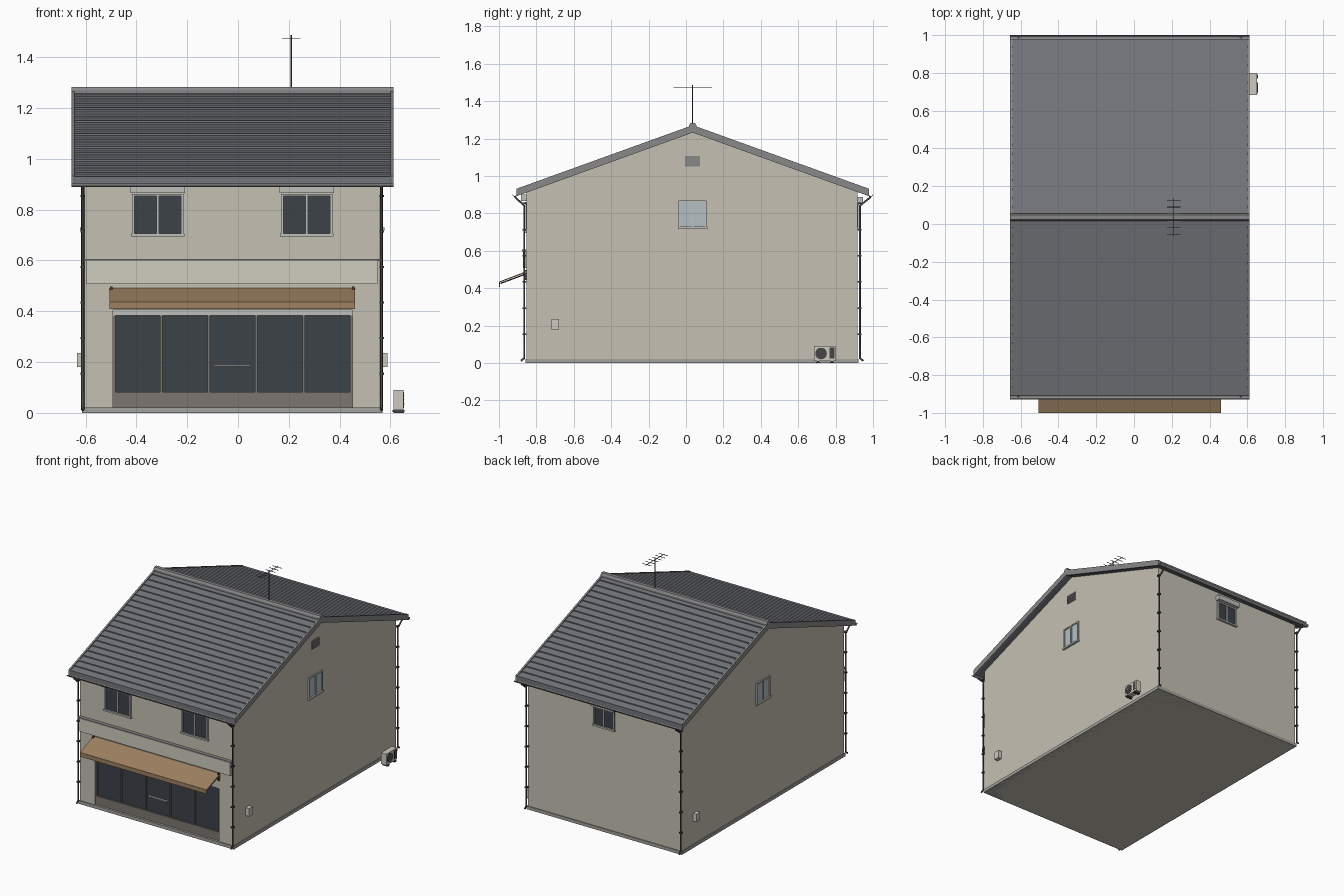
import bpy, bmesh, math
from mathutils import Vector

if "Cube" in bpy.data.objects:
    bpy.data.objects.remove(bpy.data.objects["Cube"])

XL, XR, YF, YB, C = -0.608, 0.562, -0.852, 0.917, 0.036   # wall planes and ridge line
RX0, RX1, HW, SL, RZ = -0.656, 0.612, 0.943, 0.36, 1.262   # roof extents, slope, ridge


def mat(name, r, g, b):
    m = bpy.data.materials.new(name)
    m.diffuse_color = (r, g, b, 1)
    m.use_nodes = True
    m.node_tree.nodes["Principled BSDF"].inputs["Base Color"].default_value = m.diffuse_color
    return m


WALL = mat("wall_cream", 0.56, 0.53, 0.45)
ROOF = mat("roof_slate", 0.17, 0.18, 0.20)
TRIM = mat("trim_grey", 0.25, 0.25, 0.25)
PALE = mat("pale_metal", 0.52, 0.52, 0.50)
BASE = mat("concrete", 0.36, 0.36, 0.34)
DARK = mat("dark_metal", 0.06, 0.06, 0.065)
GLASS = mat("dark_glass", 0.045, 0.055, 0.065)
LIGHTGLASS = mat("light_glass", 0.45, 0.52, 0.56)
SIGN = mat("sign_panel", 0.62, 0.61, 0.52)
CLOTH = mat("awning_cloth", 0.34, 0.22, 0.12)
KICK = mat("kick_panel", 0.2, 0.18, 0.16)
CREAM = mat("unit_cream", 0.62, 0.59, 0.52)


def finish(name, bm, m):
    bmesh.ops.recalc_face_normals(bm, faces=bm.faces)
    me = bpy.data.meshes.new(name)
    bm.to_mesh(me)
    bm.free()
    ob = bpy.data.objects.new(name, me)
    bpy.context.collection.objects.link(ob)
    if m:
        me.materials.append(m)
    return ob


def box(name, x0, x1, y0, y1, z0, z1, m):
    bm = bmesh.new()
    bmesh.ops.create_cube(bm, size=1)
    for v in bm.verts:
        v.co = ((x0 + x1) / 2 + v.co.x * (x1 - x0), (y0 + y1) / 2 + v.co.y * (y1 - y0),
                (z0 + z1) / 2 + v.co.z * (z1 - z0))
    return finish(name, bm, m)


def extrude_x(name, pts, x0, x1, m):
    """Extrude a closed (y, z) profile along x."""
    bm = bmesh.new()
    f = bm.faces.new([bm.verts.new((x0, y, z)) for y, z in pts])
    r = bmesh.ops.extrude_face_region(bm, geom=[f])
    vs = [g for g in r["geom"] if isinstance(g, bmesh.types.BMVert)]
    bmesh.ops.translate(bm, verts=vs, vec=(x1 - x0, 0, 0))
    return finish(name, bm, m)


def pipe(name, pts, r, m):
    cu = bpy.data.curves.new(name, 'CURVE')
    cu.dimensions = '3D'
    cu.bevel_depth, cu.bevel_resolution, cu.use_fill_caps = r, 1, True
    sp = cu.splines.new('POLY')
    sp.points.add(len(pts) - 1)
    for p, q in zip(sp.points, pts):
        p.co = (*q, 1)
    cu.materials.append(m)
    ob = bpy.data.objects.new(name, cu)
    bpy.context.collection.objects.link(ob)
    return ob


def on_wall(side, name, u0, u1, d0, d1, z0, z1, m):
    """Box on a wall: u runs along the wall, d points outward."""
    if side == "front":
        return box(name, u0, u1, YF - d1, YF - d0, z0, z1, m)
    if side == "back":
        return box(name, u0, u1, YB + d0, YB + d1, z0, z1, m)
    if side == "right":
        return box(name, XR + d0, XR + d1, u0, u1, z0, z1, m)
    return box(name, XL - d1, XL - d0, u0, u1, z0, z1, m)


def window(side, name, u0, u1, z0, z1, glass, hood):
    t, mid = 0.009, (u0 + u1) / 2
    on_wall(side, name + "_glass", u0, u1, -0.005, 0.003, z0, z1, glass)
    for k, (a, b) in enumerate(((u0, u0 + t), (u1 - t, u1), (mid - t / 2, mid + t / 2))):
        on_wall(side, f"{name}_stile_{k}", a, b, -0.005, 0.009, z0, z1, PALE)
    on_wall(side, name + "_head", u0, u1, -0.005, 0.009, z1 - t, z1, PALE)
    on_wall(side, name + "_sill", u0 - 0.004, u1 + 0.004, -0.005, 0.014, z0 - 0.002, z0 + t, PALE)
    if hood:
        on_wall(side, name + "_shutter_box", u0 - 0.006, u1 + 0.006, -0.005, 0.03, z1 + 0.004, z1 + 0.038, PALE)


# Walls with the shopfront recess, and the foundation
def under(y):
    return RZ - 0.026 - SL * abs(y - C)


walls = extrude_x("walls", [(YF, 0), (YB, 0), (YB, under(YB)), (C, under(C)), (YF, under(YF))], XL, XR, WALL)
cutter = box("shop_cutter", -0.493, 0.45, YF - 0.1, YF + 0.03, 0.022, 0.405, None)
cutter.hide_render = True
cutter.hide_viewport = True
mod = walls.modifiers.new("recess", 'BOOLEAN')
mod.object, mod.solver = cutter, 'EXACT'
box("foundation", XL - 0.006, XR + 0.006, YF - 0.006, YB + 0.006, 0, 0.022, BASE)

# Roof with stepped tile courses
n, half = 20, []
for i in range(n):
    a, b = HW * (1 - i / n), HW * (1 - (i + 1) / n)
    half += [(a, RZ - SL * a + 0.007), (b, RZ - SL * b)]
prof = [(C - h, z) for h, z in half] + [(C + h, z) for h, z in half[-2::-1]]
prof += [(C + HW, RZ - SL * HW - 0.025), (C, RZ - 0.025), (C - HW, RZ - SL * HW - 0.025)]
extrude_x("roof_tiles", prof, RX0 + 0.006, RX1 - 0.006, ROOF)

# Barge boards on both gable ends, ridge cap
e = RZ - SL * (HW + 0.002)
barge = [(C - HW, e + 0.01), (C, RZ + 0.01), (C + HW, e + 0.01),
         (C + HW, e - 0.03), (C, RZ - 0.03), (C - HW, e - 0.03)]
for s, x in (("left", RX0), ("right", RX1 - 0.012)):
    extrude_x(f"barge_board_{s}", barge, x, x + 0.012, TRIM)
extrude_x("ridge_cap", [(C - 0.02, 1.25), (C - 0.02, 1.27), (C - 0.012, 1.283), (C + 0.012, 1.283),
                        (C + 0.02, 1.27), (C + 0.02, 1.25)], RX0, RX1, TRIM)

# Gutters, downpipes and their brackets
for s, sg, yw in (("front", -1, YF), ("back", 1, YB)):
    yc = C + sg * 0.951
    arc = [math.pi * k / 8 for k in range(9)]
    g = [(yc + r * math.cos(a), 0.902 - r * math.sin(a)) for r, seq in ((0.013, arc), (0.010, arc[::-1])) for a in seq]
    extrude_x(f"gutter_{s}", g, RX0, RX1, TRIM)
    yp = yw + sg * 0.013
    for k, x in (("left", XL - 0.003), ("right", XR + 0.003)):
        pipe(f"downpipe_{s}_{k}", [(x, yc, 0.893), (x, yc - sg * 0.004, 0.884), (x, yp, 0.842),
                                   (x, yp, 0.026), (x, yp + sg * 0.018, 0.012)], 0.006, DARK)
        for j in range(6):
            z = 0.15 + 0.14 * j
            box(f"pipe_bracket_{s}_{k}_{j}", x - 0.009, x + 0.009, min(yw, yp + sg * 0.008),
                max(yw, yp + sg * 0.008), z, z + 0.008, DARK)

# Windows
window("front", "front_window_left", -0.417, -0.215, 0.697, 0.862, GLASS, True)
window("front", "front_window_right", 0.17, 0.372, 0.697, 0.862, GLASS, True)
window("back", "back_window", -0.1, 0.06, 0.715, 0.85, GLASS, True)
for s in ("left", "right"):
    window(s, f"{s}_window", -0.04, 0.11, 0.72, 0.87, LIGHTGLASS, False)

# Shopfront: kick panel, glazing, mullions, lintel, handle
on_wall("front", "shop_kick_panel", -0.493, 0.45, -0.03, -0.008, 0.022, 0.082, KICK)
on_wall("front", "shop_glass", -0.493, 0.45, -0.03, -0.018, 0.082, 0.385, GLASS)
on_wall("front", "shop_lintel", -0.493, 0.45, -0.03, -0.006, 0.383, 0.405, PALE)
for i in range(6):
    x = -0.488 + i * (0.933 / 5)
    on_wall("front", f"shop_mullion_{i}", x - 0.005, x + 0.005, -0.03, -0.01, 0.082, 0.385, KICK)
on_wall("front", "door_handle", -0.095, 0.05, -0.02, -0.004, 0.182, 0.189, PALE)

# Sign panel and storey band
on_wall("front", "sign_panel", -0.598, 0.55, -0.005, 0.02, 0.507, 0.597, SIGN)
on_wall("front", "storey_band", XL, XR, -0.005, 0.024, 0.597, 0.606, TRIM)

# Awning: sloped cloth, valance, arms
ax0, ax1 = -0.505, 0.46
extrude_x("awning_cloth", [(YF, 0.492), (-0.998, 0.436), (-1.0, 0.43), (YF, 0.484)], ax0, ax1, CLOTH)
box("awning_valance", ax0, ax1, -1.0, -0.995, 0.408, 0.434, CLOTH)
for s, x in (("left", ax0 + 0.006), ("right", ax1 - 0.006)):
    pipe(f"awning_arm_{s}", [(x, YF, 0.478), (x, -0.992, 0.426)], 0.004, DARK)
    on_wall("front", f"awning_mount_{s}", x - 0.005, x + 0.005, 0, 0.015, 0.445, 0.497, DARK)

# Gable vent with slats
on_wall("right", "gable_vent", -0.005, 0.075, -0.005, 0.006, 1.05, 1.108, TRIM)
for i in range(4):
    z = 1.058 + 0.012 * i
    on_wall("right", f"vent_slat_{i}", 0.0, 0.07, 0, 0.010, z, z + 0.005, TRIM)

# Meter boxes on the side walls
on_wall("right", "meter_box_right", -0.72, -0.68, 0, 0.027, 0.18, 0.235, CREAM)
on_wall("left", "meter_box_left", 0.75, 0.79, 0, 0.025, 0.18, 0.235, CREAM)

# Outdoor cooling unit: case, feet, fan, side grille
box("cooler_case", 0.612, 0.651, 0.684, 0.80, 0.012, 0.09, CREAM)
for k, y in (("a", 0.70), ("b", 0.775)):
    box(f"cooler_foot_{k}", 0.609, 0.656, y, y + 0.012, 0.004, 0.012, DARK)
    box(f"cooler_pad_{k}", 0.612, 0.653, y - 0.004, y + 0.016, 0, 0.005, DARK)
bpy.ops.mesh.primitive_cylinder_add(vertices=24, radius=0.031, depth=0.005, location=(0.6515, 0.722, 0.051),
                                    rotation=(0, math.pi / 2, 0))
fan = bpy.context.object
fan.name = "cooler_fan"
fan.data.materials.append(DARK)
for i in range(3):
    z = 0.035 + 0.016 * i
    box(f"cooler_fan_bar_{i}", 0.652, 0.656, 0.697, 0.747, z - 0.001, z + 0.001, CREAM)
box("cooler_side_grille", 0.65, 0.653, 0.768, 0.793, 0.025, 0.082, DARK)

# Rooftop antenna
pipe("antenna_mast", [(0.21, C, 1.27), (0.21, C, 1.487)], 0.003, DARK)
pipe("antenna_boom", [(0.21, C - 0.102, 1.475), (0.21, C + 0.102, 1.475)], 0.002, DARK)
for i in range(6):
    y = C - 0.09 + 0.036 * i
    pipe(f"antenna_element_{i}", [(0.174, y, 1.475), (0.246, y, 1.475)], 0.0018, DARK)
